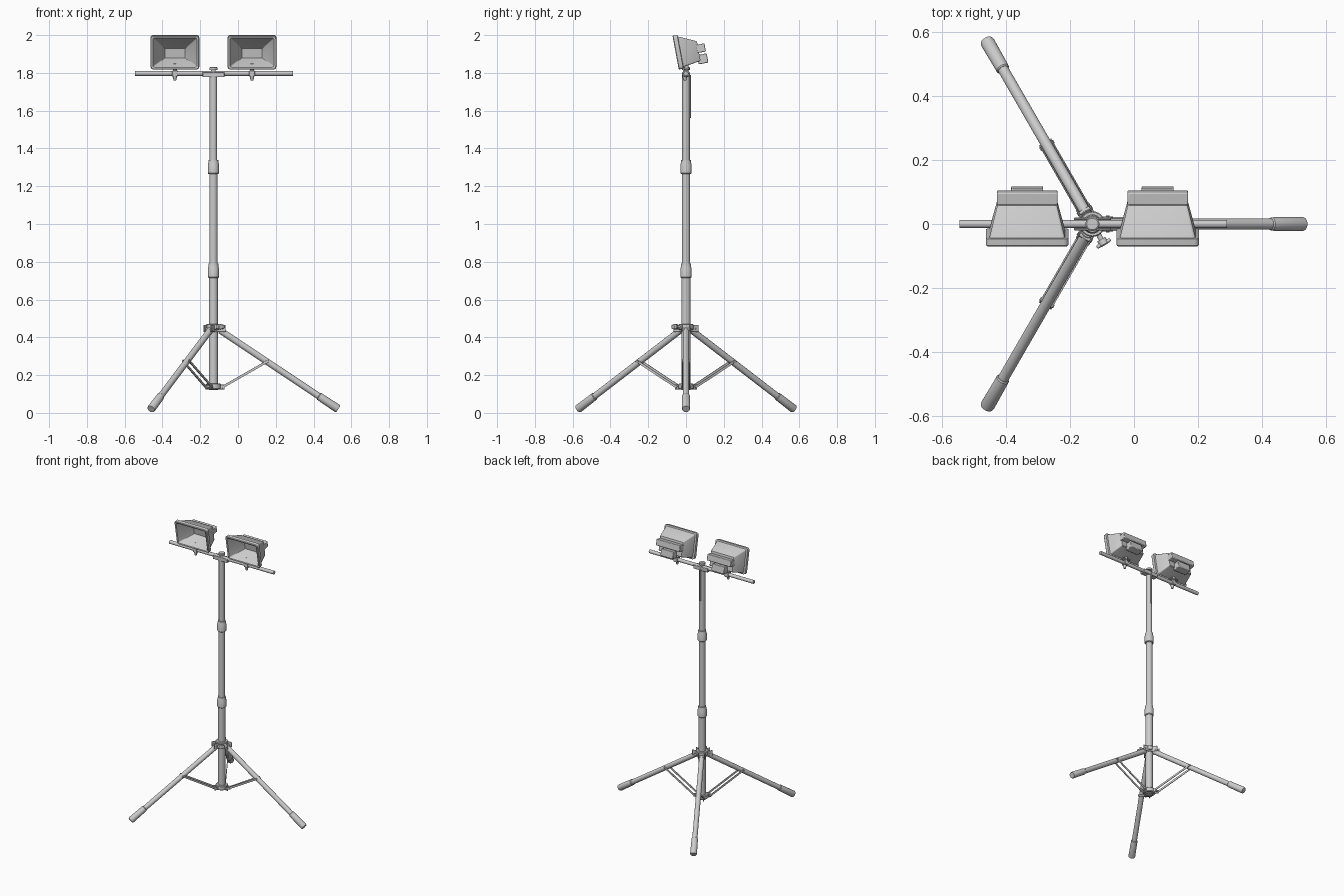
import bpy, bmesh, math
from mathutils import Vector, Matrix

if "Cube" in bpy.data.objects:
    bpy.data.objects.remove(bpy.data.objects["Cube"])

PX = -0.13                      # x of the mast
SEG = 24


def finish(name, bm, bevel=0):
    bmesh.ops.recalc_face_normals(bm, faces=bm.faces)
    me = bpy.data.meshes.new(name)
    bm.to_mesh(me)
    bm.free()
    me.polygons.foreach_set("use_smooth", [True] * len(me.polygons))
    me.set_sharp_from_angle(angle=math.radians(32))
    ob = bpy.data.objects.new(name, me)
    bpy.context.collection.objects.link(ob)
    if bevel:
        m = ob.modifiers.new("bevel", 'BEVEL')
        m.width, m.segments = bevel, 2
    return ob


def loft(name, rings):
    """Skin a list of equal point rings and cap both ends."""
    bm = bmesh.new()
    vs = [[bm.verts.new(p) for p in r] for r in rings]
    n = len(vs[0])
    for a, b in zip(vs, vs[1:]):
        for i in range(n):
            j = (i + 1) % n
            bm.faces.new((a[i], a[j], b[j], b[i]))
    bm.faces.new(vs[0])
    bm.faces.new(vs[-1])
    return finish(name, bm)


def turned(name, start, direction, profile, seg=SEG):
    """Turned part: profile holds (distance along axis, radius)."""
    start, d = Vector(start), Vector(direction).normalized()
    q = d.to_track_quat('Z', 'Y')
    return loft(name, [[start + q @ Vector((r * math.cos(2 * math.pi * i / seg),
                                            r * math.sin(2 * math.pi * i / seg), t))
                        for i in range(seg)] for t, r in profile])


def rod(name, p, q, r, seg=SEG):
    d = Vector(q) - Vector(p)
    return turned(name, p, d, [(0, r), (d.length, r)], seg)


def box(name, center, size, mat=Matrix(), bevel=0.003):
    bm = bmesh.new()
    bmesh.ops.create_cube(bm, size=1, matrix=mat @ Matrix.Translation(center)
                          @ Matrix.Diagonal((*size, 1)))
    return finish(name, bm, bevel)


def rounded_rect(mat, hw, hh, depth, up, r, k=4):
    pts = []
    for c, (sx, sz) in enumerate(((1, 1), (-1, 1), (-1, -1), (1, -1))):
        for i in range(k + 1):
            a = (c + i / k) * math.pi / 2
            pts.append(mat @ Vector((sx * (hw - r) + r * math.cos(a), depth,
                                     up + sz * (hh - r) + r * math.sin(a))))
    return pts


# telescopic mast with clamping collars
up = (0, 0, 1)
rod("mast_lower", (PX, 0, 0.12), (PX, 0, 0.73), 0.024)
rod("mast_middle", (PX, 0, 0.72), (PX, 0, 1.29), 0.022)
rod("mast_upper", (PX, 0, 1.28), (PX, 0, 1.79), 0.020)
for z in (0.715, 1.265):
    turned("mast_collar", (PX, 0, z), up,
           [(0, 0.027), (0.004, 0.03), (0.05, 0.03), (0.058, 0.027), (0.075, 0.026)])
rod("mast_cable", (PX, 0.022, 1.56), (PX, 0.022, 1.79), 0.004, 8)

# hubs
for z in (0.44, 0.125):
    turned("leg_hub" if z > 0.3 else "brace_hub", (PX, 0, z), up,
           [(0, 0.037), (0.003, 0.04), (0.027, 0.04), (0.03, 0.037)])

# hub clamp knob
ka = math.radians(-60)
kd = Vector((math.cos(ka), math.sin(ka), 0))
hub = Vector((PX, 0, 0.456))
rod("hub_knob_stem", hub + kd * 0.03, hub + kd * 0.065, 0.008, 12)
km = Matrix.Translation(hub + kd * 0.07) @ Matrix.Rotation(ka, 4, 'Z')
box("hub_knob_wings", (0, 0, 0), (0.012, 0.05, 0.022), km, 0.005)
turned("hub_knob", hub + kd * 0.055, kd, [(0, 0.014), (0.018, 0.016), (0.022, 0.012)], 16)

# legs, feet and paired braces
for n in range(3):
    rot = Matrix.Translation((PX, 0, 0)) @ Matrix.Rotation(n * 2 * math.pi / 3, 4, 'Z')

    def at(r, s, z):
        return rot @ Vector((r, s, z))
    top, tip = at(0.035, 0, 0.437), at(0.661, 0, 0.02)
    d = (tip - top).normalized()
    rod("leg", top, tip - d * 0.02, 0.017)
    turned("foot", tip - d * 0.125, d,
           [(0, 0.018), (0.004, 0.021), (0.118, 0.0225), (0.125, 0.02)])
    for s in (-1, 1):
        box("leg_lug", (0.04, s * 0.021, 0.447), (0.05, 0.006, 0.038), rot)
        box("brace_lug", (0.042, s * 0.013, 0.137), (0.035, 0.006, 0.026), rot)
        a, b = Vector((0.05, s * 0.0195, 0.138)), Vector((0.288, s * 0.0195, 0.274))
        v = b - a
        m = rot @ Matrix.Translation((a + b) / 2) @ Matrix.Rotation(-math.atan2(v.z, v.x), 4, 'Y')
        box("leg_brace", (0, 0, 0), (v.length + 0.012, 0.005, 0.013), m, 0.001)
    rod("brace_pivot", at(0.284, -0.025, 0.271), at(0.284, 0.025, 0.271), 0.006, 12)
    rod("hub_brace_pivot", at(0.05, -0.023, 0.138), at(0.05, 0.023, 0.138), 0.006, 12)
    rod("leg_pivot", at(0.048, -0.026, 0.443), at(0.048, 0.026, 0.443), 0.006, 12)

# crossbar and its clamp on the mast head
rod("crossbar", (PX - 0.415, 0, 1.797), (PX + 0.42, 0, 1.797), 0.0125)
box("crossbar_saddle", (PX, 0, 1.783), (0.115, 0.04, 0.012))
for s in (-1, 1):
    box("saddle_side", (PX, s * 0.017, 1.793), (0.115, 0.006, 0.022), bevel=0.002)
turned("mast_head_knob", (PX, 0, 1.80), up,
       [(0, 0.012), (0.014, 0.012), (0.016, 0.022), (0.028, 0.022), (0.031, 0.018)])

# floodlights, tilted slightly downward
for x in (PX - 0.204, PX + 0.204):
    m = Matrix.Translation((x, -0.055, 1.907)) @ Matrix.Rotation(math.radians(10.5), 4, 'X')
    # half width, half height, depth, vertical offset, corner radius
    rings = [(0.053, 0.025, 0.100, -0.022, 0.002), (0.112, 0.075, 0.012, 0, 0.006),
             (0.116, 0.079, 0.002, 0, 0.010), (0.120, 0.083, 0, 0, 0.012),
             (0.126, 0.088, 0, 0, 0.014), (0.129, 0.091, 0.004, 0, 0.015),
             (0.129, 0.091, 0.025, 0, 0.015), (0.118, 0.082, 0.027, 0, 0.010),
             (0.094, 0.054, 0.118, -0.013, 0.006), (0.090, 0.050, 0.122, -0.013, 0.004)]
    loft("lamp_housing", [rounded_rect(m, *r) for r in rings])
    box("lamp_back_ridge", (0, 0.135, -0.001), (0.190, 0.048, 0.044), m, 0.004)
    box("lamp_junction_box", (0, 0.135, -0.058), (0.10, 0.052, 0.05), m, 0.004)
    # mounting bracket, clamp and wing bolt
    box("lamp_bracket", (x, 0.003, 1.822), (0.055, 0.03, 0.008), bevel=0.002)
    rod("lamp_bracket_post", (x, 0.003, 1.80), (x, 0.003, 1.85), 0.011, 16)
    box("lamp_clamp", (x, 0, 1.797), (0.03, 0.034, 0.03))
    turned("lamp_wing_bolt", (x, -0.006, 1.79), (0, 0, -1),
           [(0, 0.012), (0.012, 0.012), (0.016, 0.010), (0.028, 0.008), (0.03, 0.006)], 16)
